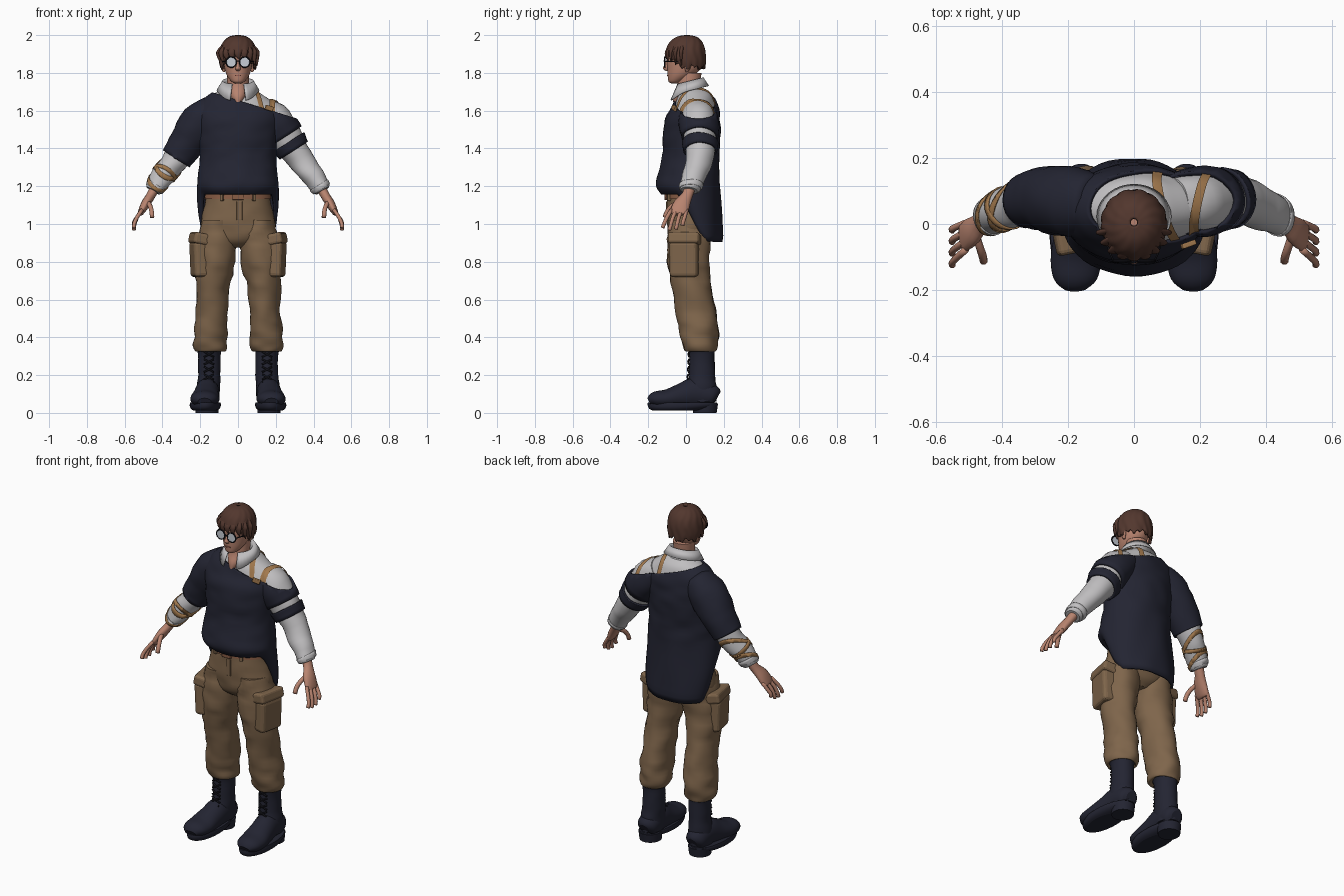
import bpy, bmesh, math
from mathutils import Vector, Matrix, noise

if "Cube" in bpy.data.objects:
    bpy.data.objects.remove(bpy.data.objects["Cube"])


def material(name, r, g, b):
    m = bpy.data.materials.new(name)
    m.use_nodes = True
    m.diffuse_color = (r, g, b, 1)
    bsdf = m.node_tree.nodes["Principled BSDF"]
    bsdf.inputs["Base Color"].default_value = (r, g, b, 1)
    bsdf.inputs["Roughness"].default_value = 0.8
    return m


NAVY = material("dark navy", .017, .018, .032)
WHITE = material("shirt white", .53, .52, .53)
KHAKI = material("khaki brown", .21, .13, .07)
SKIN = material("skin", .48, .23, .16)
HAIR = material("hair brown", .085, .038, .027)
TAN = material("strap tan", .36, .19, .075)
BELT = material("belt brown", .25, .11, .06)
BLACK = material("black", .008, .008, .012)
LENS = material("lens grey", .58, .62, .68)
LIP = material("lip", .33, .12, .09)

X, Y, Z = Vector((1, 0, 0)), Vector((0, 1, 0)), Vector((0, 0, 1))


def smoothstep(t):
    t = max(0, min(1, t))
    return t * t * (3 - 2 * t)


def finish(name, bm, mat, solid=0, bevel=0, smooth=True):
    me = bpy.data.meshes.new(name)
    for f in bm.faces:
        f.smooth = smooth and len(f.verts) < 9
    bm.to_mesh(me)
    bm.free()
    me.materials.append(mat)
    ob = bpy.data.objects.new(name, me)
    bpy.context.scene.collection.objects.link(ob)
    if solid:
        mod = ob.modifiers.new("thickness", "SOLIDIFY")
        mod.thickness, mod.offset = solid, -1
    if bevel:
        mod = ob.modifiers.new("rounding", "BEVEL")
        mod.width, mod.segments = bevel, 3
    return ob


def spline(rows, k):
    """Catmull-Rom through rows of numbers."""
    out = []
    for i in range(len(rows) - 1):
        a, b, c, d = (rows[max(0, min(len(rows) - 1, i + o))] for o in (-1, 0, 1, 2))
        for j in range(k):
            t = j / k
            out.append([q + .5 * t * (r - p + t * (2 * p - 5 * q + 4 * r - s + t * (3 * (q - r) + s - p)))
                        for p, q, r, s in zip(a, b, c, d)])
    return out + [list(rows[-1])]


def loft(name, stations, mat, n=28, flat=True, ref=Y, k=4, wrinkle=0, grow=0,
         warp=None, clips=(), cap=True, solid=0):
    """Skin ellipses (x, y, z, half width, half depth) along a path."""
    rows = spline(stations, k)
    pts = [Vector(r[:3]) for r in rows]
    bm, rings = bmesh.new(), []
    for i, r in enumerate(rows):
        t = Z if flat else (pts[min(i + 1, len(pts) - 1)] - pts[max(i - 1, 0)]).normalized()
        v = (ref - t * ref.dot(t)).normalized()
        u = v.cross(t)
        ring = []
        for j in range(n):
            a = math.tau * j / n
            d = u * math.cos(a) * max(r[3], .001) + v * math.sin(a) * max(r[4], .001)
            p = pts[i] + d
            p += d.normalized() * wrinkle * noise.noise(Vector((p.x * 11, p.y * 11, p.z * 17)))
            ring.append(bm.verts.new(warp(p) if warp else p))
        rings.append(ring)
    for a, b in zip(rings, rings[1:]):
        for j in range(n):
            bm.faces.new((a[j], a[(j + 1) % n], b[(j + 1) % n], b[j]))
    caps = [bm.faces.new(rings[0]), bm.faces.new(rings[-1])]
    bmesh.ops.recalc_face_normals(bm, faces=bm.faces)
    bm.normal_update()
    if grow:
        moves = [v.normal * grow for v in bm.verts]
        for v, m in zip(bm.verts, moves):
            v.co += m
    if not cap:
        bmesh.ops.delete(bm, geom=caps, context="FACES_ONLY")
    for co, no in clips:
        bmesh.ops.bisect_plane(bm, geom=bm.verts[:] + bm.edges[:] + bm.faces[:],
                               plane_co=co, plane_no=no, clear_outer=True)
    return finish(name, bm, mat, solid)


def box(name, loc, size, mat, yaw=0, pitch=0, bevel=.01):
    bm = bmesh.new()
    bmesh.ops.create_cube(bm, size=1)
    bm.transform(Matrix.Translation(loc) @ Matrix.Rotation(yaw, 4, "Z") @ Matrix.Rotation(pitch, 4, "Y")
                 @ Matrix.Diagonal((*size, 1)))
    return finish(name, bm, mat, bevel=bevel, smooth=False)


def rod(name, points, r, mat, n=8):
    return loft(name, [(*p, r, r) for p in points], mat, n, flat=False, ref=Vector((.3, 1, .2)), k=2)


def side(s, rows):
    return [(s * r[0], *r[1:]) for r in rows]


def slab(co, no, half):
    co, no = Vector(co), Vector(no).normalized()
    return [(co + no * half, no), (co - no * half, -no)]


# Torso: shirt underneath, sweater shell cut along a slanted neckline
TORSO = [(0, .02, 1.165, .185, .145), (0, .008, 1.2, .205, .155), (0, .015, 1.26, .198, .148),
         (0, .025, 1.36, .19, .138), (0, .03, 1.46, .197, .14), (0, .033, 1.54, .212, .135),
         (0, .045, 1.6, .212, .118), (0, .05, 1.65, .18, .1), (0, .048, 1.69, .125, .085),
         (0, .035, 1.715, .08, .07)]
NECKLINE = (Vector((0, 0, 1.655)), Vector((.31, 0, 1)).normalized())


def tail(p):
    f = max(0, (1.25 - p.z) / .085)
    d = f * smoothstep((p.y + .045) / .14)
    return Vector((p.x * (1 + .04 * d), p.y + .025 * d, p.z - .25 * d))


loft("shirt_body", TORSO[3:], WHITE, 48, wrinkle=.008)
loft("sweater_body", TORSO, NAVY, 48, wrinkle=.008, grow=.012, warp=tail, clips=[NECKLINE],
     cap=False, solid=.012)

# Arms, sleeves and their bands
ARM = [(.12, .06, 1.605, .075, .08), (.2, .068, 1.535, .095, .095), (.27, .075, 1.43, .082, .083),
       (.335, .07, 1.335, .066, .07), (.39, .045, 1.265, .062, .064), (.435, .022, 1.195, .05, .054),
       (.447, .018, 1.175, .04, .044)]
AXIS = Vector((.54, 0, -.84))


def along(s, d):
    return Vector((s * (.2 + AXIS.x * d), .07, 1.53 + AXIS.z * d))


for s, label in ((1, "left"), (-1, "right")):
    arm, axis = side(s, ARM), Vector((s * AXIS.x, 0, AXIS.z))

    def ring(name, d, half, mat, grow, tilt=0, arm=arm, axis=axis, s=s):
        loft(name, arm, mat, flat=False, wrinkle=.008, grow=grow, cap=False, solid=grow,
             clips=slab(along(s, d), axis + Vector((0, tilt, 0)), half))

    loft(label + "_shirt_sleeve", arm, WHITE, flat=False, wrinkle=.008)
    loft(label + "_sweater_sleeve", arm, NAVY, flat=False, wrinkle=.008, grow=.013, cap=False, solid=.013,
         clips=[NECKLINE, (along(s, .085 if s > 0 else .225), axis)])
    if s > 0:
        ring("sleeve_band", .145, .026, NAVY, .013)
    else:
        for i, (d, tilt) in enumerate(((.29, .5), (.335, -.45), (.375, .4))):
            ring("forearm_strap_%d" % i, d, .010, TAN, .005, tilt)
    ring(label + "_shirt_cuff", .41, .014, WHITE, .004)

    # Hands
    loft(label + "_palm", side(s, [(.44, .02, 1.19, .026, .03), (.462, .005, 1.15, .024, .03),
         (.49, -.022, 1.105, .024, .044), (.515, -.038, 1.06, .016, .046), (.522, -.04, 1.05, .008, .03)]),
         SKIN, 16, flat=False)
    for i in range(4):
        y = -.077 + .027 * i
        drop = (.0, .012, .008, -.012)[i]
        rod("%s_finger_%d" % (label, i), side(s, [(.508, y, 1.075), (.535, y * 1.15 - .012, 1.035),
            (.55, y * 1.25 - .02, 1 - drop), (.55, y * 1.3 - .024, .98 - drop)]), .0105, SKIN)
    rod(label + "_thumb", side(s, [(.48, -.03, 1.12), (.465, -.075, 1.095), (.457, -.1, 1.065),
        (.455, -.112, 1.035)]), .0125, SKIN)

# Harness straps follow the shirt surface over the left shoulder
for name, x, lean in (("inner_strap", .095, .25), ("outer_strap", .19, -.2)):
    cut = slab((x, .05, 1.65), (1, lean, .15), .013) + [(Vector((0, 0, 1.56)), -Z)]
    loft(name, TORSO[3:], TAN, 48, wrinkle=.008, grow=.007, clips=cut)
    loft(name + "_shoulder", ARM, TAN, flat=False, wrinkle=.008, grow=.007,
         clips=cut + [(Vector((.1, 0, 0)), -X)])
box("strap_buckle", (.165, -.062, 1.613), (.045, .016, .026), TAN, .35, .3, .004)

# Collar: stand, fold and two front points
bm, cols = bmesh.new(), []
for i in range(33):
    a = -math.pi / 2 + .38 + (math.tau - .76) * i / 32
    e = smoothstep(abs(i - 16) / 6 - 5 / 3)
    col = []
    for j, (r, z) in enumerate(((.07, 1.675), (.074, 1.74), (.081, 1.747), (.108, 1.7))):
        y = .022 + r * .87 * math.sin(a)
        col.append(bm.verts.new((r * math.cos(a), y - .012 * e * (j == 3), z + .25 * y - .03 * e * (j == 3))))
    cols.append(col)
for a, b in zip(cols, cols[1:]):
    for j in range(3):
        bm.faces.new((a[j], b[j], b[j + 1], a[j + 1]))
finish("shirt_collar", bm, WHITE, .006)

# Head and neck
loft("neck", [(0, -.025, 1.645, .022, .045), (0, -.012, 1.68, .045, .055), (0, .012, 1.73, .056, .06),
              (0, .02, 1.8, .058, .062)], SKIN)
loft("head", [(0, -.062, 1.745, .018, .018), (0, -.055, 1.755, .036, .038), (0, -.03, 1.785, .058, .067),
              (0, -.012, 1.82, .07, .087), (0, -.004, 1.87, .077, .097), (0, 0, 1.92, .078, .093),
              (0, 0, 1.97, .05, .06)], SKIN)
loft("nose", [(0, -.096, 1.87, .006, .006), (0, -.104, 1.84, .009, .012), (0, -.108, 1.822, .014, .014),
              (0, -.1, 1.81, .008, .006)], SKIN, 12)
box("mouth", (0, -.094, 1.786), (.032, .012, .007), LIP, bevel=.003)
for s, label in ((1, "left"), (-1, "right")):
    loft(label + "_ear", side(s, [(.074, .005, 1.805, .006, .006), (.08, .008, 1.825, .01, .015),
         (.082, .01, 1.85, .01, .02), (.076, .01, 1.87, .006, .01)]), SKIN, 12)


# Hair cap with grooves and a jagged hem
def comb(p):
    a = math.atan2(p.x, -p.y)
    g = 1 + .018 * math.sin(13 * a + 2 * math.sin(40 * p.z))
    f = smoothstep((1.95 - p.z) / .1)
    hem = 1.83 + .05 * smoothstep((-p.y - .03) / .05) + .009 * math.sin(17 * a + 1) + .008 * math.sin(7 * a)
    return Vector((p.x * g, p.y * g, p.z + f * (hem - 1.85)))


loft("hair", [(0, .005, 2, .012, .012), (0, .003, 1.99, .05, .055), (0, 0, 1.96, .081, .088),
              (0, 0, 1.92, .097, .103), (0, 0, 1.88, .1, .104), (0, .004, 1.85, .093, .096)],
     HAIR, 72, warp=comb, cap=False, solid=.012)
for i in range(9):
    a = (i - 4) * .33
    tip = 1.872 - .004 * abs(i - 4) ** 1.6 - .008 * (i % 2)
    sx, cy = math.sin(a), -math.cos(a)
    loft("fringe_lock_%d" % i, [(.06 * sx, .06 * cy, 1.965, .012, .008), (.095 * sx, .098 * cy, 1.92, .019, .01),
         (.101 * sx, .104 * cy, 1.89, .015, .008), (.096 * sx + .008, .101 * cy, tip, .002, .002)], HAIR, 10)

# Glasses
for s, label in ((1, "left"), (-1, "right")):
    bpy.ops.mesh.primitive_torus_add(location=(s * .036, -.112, 1.857), rotation=(math.pi / 2, 0, 0),
                                     major_radius=.027, minor_radius=.004, major_segments=24, minor_segments=8)
    rim = bpy.context.object
    rim.name = label + "_glasses_rim"
    rim.data.materials.append(BLACK)
    bpy.ops.mesh.primitive_cylinder_add(location=(s * .036, -.112, 1.857), rotation=(math.pi / 2, 0, 0),
                                        radius=.026, depth=.004, vertices=24)
    lens = bpy.context.object
    lens.name = label + "_lens"
    lens.data.materials.append(LENS)
    rod(label + "_glasses_arm", side(s, [(.062, -.112, 1.86), (.082, -.06, 1.86), (.084, .01, 1.858)]), .003, BLACK)
rod("glasses_bridge", [(-.01, -.113, 1.86), (0, -.116, 1.863), (.01, -.113, 1.86)], .003, BLACK)

# Trousers: hips, belt, legs and cargo pockets
HIPS = [(0, .02, 1.185, .163, .115), (0, .022, 1.12, .172, .122), (0, .025, 1.04, .19, .126),
        (0, .025, .97, .2, .122), (0, .02, .91, .16, .1), (0, .02, .875, .06, .06)]
loft("trouser_hips", HIPS, KHAKI, 40, wrinkle=.006)
loft("belt", HIPS, BELT, 40, wrinkle=.006, grow=.006, clips=slab((0, 0, 1.148), Z, .016))
box("belt_buckle", (0, -.107, 1.148), (.06, .014, .042), BELT, bevel=.004)
box("fly_flap", (.008, -.101, 1.07), (.03, .009, .1), KHAKI, bevel=.003)
for s, label in ((1, "left"), (-1, "right")):
    loft(label + "_trouser_leg", side(s, [(.1, .02, 1.02, .09, .11), (.108, .017, .92, .108, .115),
         (.122, .012, .8, .106, .106), (.135, .03, .66, .087, .104), (.14, .055, .52, .083, .106),
         (.145, .068, .42, .088, .102), (.145, .073, .355, .086, .092), (.146, .076, .325, .074, .08),
         (.148, .08, .335, .06, .066)]), KHAKI, 32, wrinkle=.014)
    box(label + "_pocket", (s * .197, -.008, .815), (.095, .15, .19), KHAKI, s * -.2, s * .04, .02)
    box(label + "_pocket_flap", (s * .196, -.006, .92), (.104, .168, .06), KHAKI, s * -.2, s * -.2, .015)
    box(label + "_belt_loop", (s * .085, -.09, 1.15), (.018, .02, .055), KHAKI, s * .3, 0, .004)

    # Boots
    loft(label + "_boot_shaft", side(s, [(.152, .084, .35, .061, .067), (.152, .084, .335, .066, .072),
         (.152, .084, .31, .06, .066), (.153, .085, .2, .06, .068), (.157, .085, .13, .062, .076),
         (.16, .085, .06, .06, .075)]), NAVY, wrinkle=.005)
    loft(label + "_boot_foot", side(s, [(.16, .165, .08, .03, .035), (.16, .14, .09, .058, .06),
         (.162, .05, .105, .064, .08), (.168, -.02, .09, .069, .068), (.175, -.1, .075, .077, .05),
         (.178, -.165, .072, .066, .04), (.178, -.195, .06, .035, .02)]), NAVY, flat=False, ref=Z)
    loft(label + "_boot_sole", side(s, [(.174, -.05, .012, .06, .125), (.174, -.035, .022, .076, .16),
         (.173, -.02, .04, .083, .183), (.173, -.02, .056, .08, .182)]), NAVY, 36, k=2)
    loft(label + "_boot_heel", side(s, [(.164, .1, 0, .06, .062), (.164, .1, .05, .064, .07)]), NAVY, k=1)
    for i in range(5):
        z = .15 + .04 * i
        y = (-.003, .01, .012, .014, .015)[i]
        for d in (1, -1):
            rod("%s_lace_%d_%s" % (label, i, "up" if d > 0 else "down"),
                side(s, [(.128, y + .003, z - .014 * d), (.154, y - .003, z), (.18, y + .003, z + .014 * d)]),
                .005, BLACK, 6)
